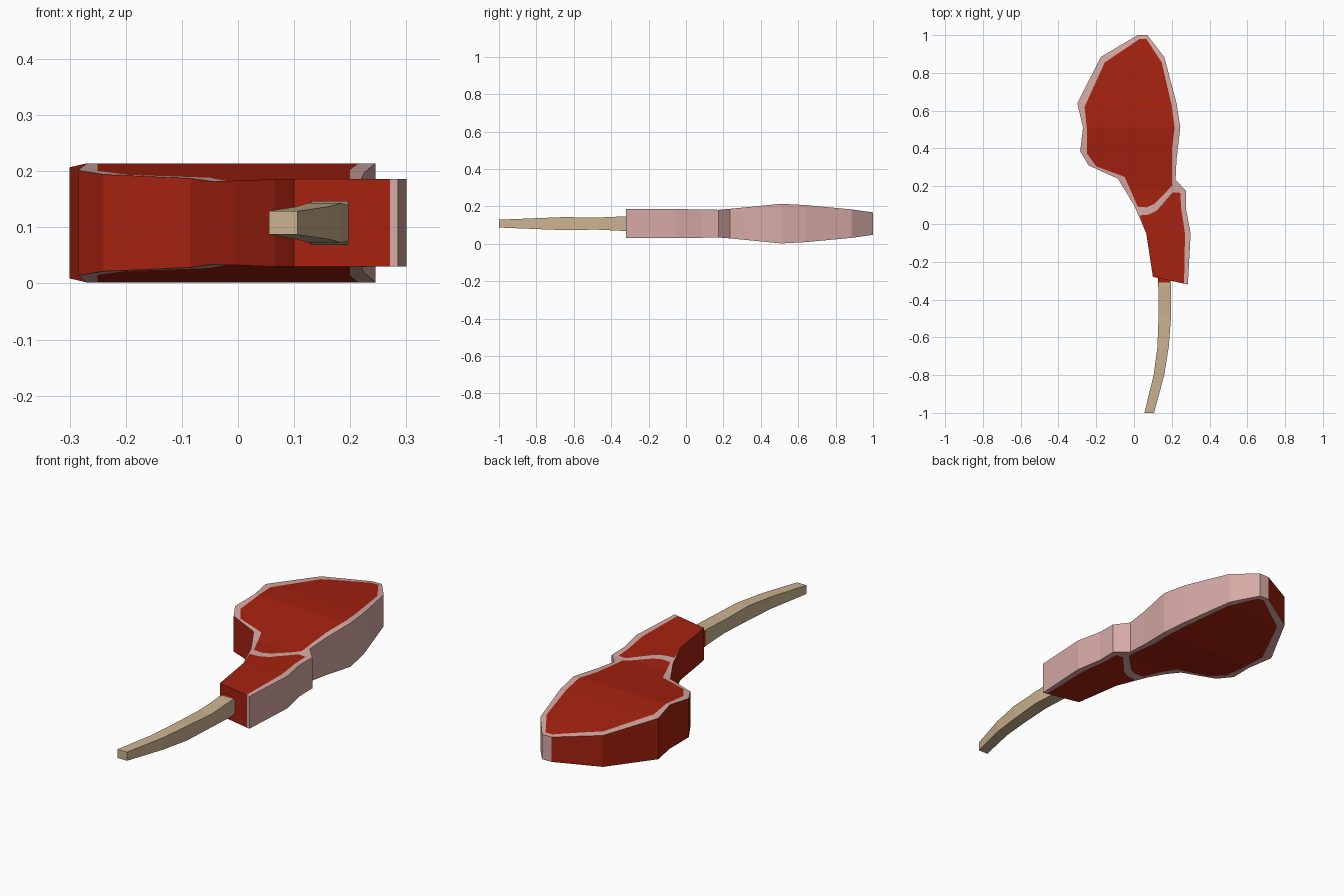
import bpy, bmesh
from mathutils import Vector
from mathutils.geometry import delaunay_2d_cdt

if "Cube" in bpy.data.objects:
    bpy.data.objects.remove(bpy.data.objects["Cube"])


def material(name, rgb):
    m = bpy.data.materials.new(name)
    m.diffuse_color = (*rgb, 1)
    m.use_nodes = True
    m.node_tree.nodes["Principled BSDF"].inputs["Base Color"].default_value = m.diffuse_color
    return m


RED = material("red_meat", (0.38, 0.016, 0.005))
FAT = material("pale_pink_fat", (0.67, 0.40, 0.375))
BONE = material("tan_bone", (0.60, 0.45, 0.28))
MID = 0.108  # height of the mirror plane


def finish(bm, name, mats):
    bmesh.ops.recalc_face_normals(bm, faces=bm.faces[:])
    me = bpy.data.meshes.new(name)
    bm.to_mesh(me)
    bm.free()
    for m in mats:
        me.materials.append(m)
    ob = bpy.data.objects.new(name, me)
    bpy.context.collection.objects.link(ob)
    return ob


# Outlines seen from above: whole cut, large red muscle, shank red muscle
outline = [(.02, 1), (.07, 1), (.16, .885), (.225, .64), (.245, .51), (.225, .34),
           (.22, .235), (.275, .175), (.275, .08), (.30, -.05), (.285, -.32),
           (.271, -.317), (.10, -.28), (.065, -.05), (0, .10), (-.085, .24),
           (-.24, .31), (-.285, .385), (-.27, .51), (-.30, .64), (-.175, .885)]
muscle = [(.03, .98), (.065, .98), (.147, .855), (.20, .625), (.215, .51), (.20, .39),
          (.20, .20), (.105, .105), (.065, .088), (.02, .092), (-.05, .25),
          (-.20, .305), (-.25, .375), (-.25, .51), (-.262, .62), (-.155, .855)]
shank = [(.03, .045), (.08, .05), (.12, .07), (.205, .168), (.245, .165), (.25, .08),
         (.27, -.05), (.265, -.3155), (.10, -.28), (.065, -.05)]

# Half thickness along y
PROFILE = [(-.4, .078), (-.05, .078), (.175, .074), (.235, .079), (.51, .106),
           (.64, .099), (.885, .076), (1, .060)]


def half(y):
    for (a, ha), (b, hb) in zip(PROFILE, PROFILE[1:]):
        if y <= b:
            return ha + (hb - ha) * (y - a) / (b - a)
    return PROFILE[-1][1]


# Meat: triangulated top with painted regions cut in, mirrored below, walls between
pts, loops, edges = [], [], []
for poly in (outline, muscle, shank):
    poly = poly[::-1]
    loops.append(list(range(len(pts), len(pts) + len(poly))))
    pts += [Vector(p) for p in poly]
for y, _ in PROFILE[1:-1]:
    edges.append((len(pts), len(pts) + 1))
    pts += [Vector((-.5, y)), Vector((.5, y))]
verts, _, tris, _, _, origin = delaunay_2d_cdt(pts, edges, loops, 0, 1e-4)

bm = bmesh.new()
top = [bm.verts.new((v.x, v.y, MID + half(v.y))) for v in verts]
bot = [bm.verts.new((v.x, v.y, MID - half(v.y))) for v in verts]
border = {}
for tri, src in zip(tris, origin):
    if 0 not in src:
        continue
    is_red = 1 in src or 2 in src
    for row in (top, bot):
        f = bm.faces.new([row[i] for i in tri])
        f.material_index = 0 if is_red else 1
    for a, b in zip(tri, list(tri[1:]) + [tri[0]]):
        if (b, a) in border:
            del border[(b, a)]
        else:
            border[(a, b)] = True
# Walls: fat on the right side and the far tip, red elsewhere
for a, b in border:
    f = bm.faces.new((top[a], top[b], bot[b], bot[a]))
    d = (verts[b] - verts[a]).normalized()
    normal = Vector((d.y, -d.x))
    fat = normal.x > 0 or normal.y > .95 or min(verts[a].x, verts[b].x) > .27
    f.material_index = 1 if fat else 0
loose = [v for v in bm.verts if not v.link_faces]
bmesh.ops.delete(bm, geom=loose, context='VERTS')
finish(bm, "meat_cut", [RED, FAT])


def swept_box(name, sections, mat):
    """Rectangular tube through (y, x_min, x_max, half_height) sections."""
    bm = bmesh.new()
    rings = [[bm.verts.new((x, y, MID + s * h))
              for x, s in ((x0, -1), (x1, -1), (x1, 1), (x0, 1))]
             for y, x0, x1, h in sections]
    for r, q in zip(rings, rings[1:]):
        for i in range(4):
            j = (i + 1) % 4
            bm.faces.new((r[i], r[j], q[j], q[i]))
    bm.faces.new(rings[0])
    bm.faces.new(rings[-1])
    return finish(bm, name, [mat])


# Red collar where the bone leaves the meat
swept_box("bone_collar", [(-.25, .127, .193, .038), (-.33, .127, .193, .038)], RED)

# Curved tapering bone
swept_box("bone", [(-.27, .130, .192, .036), (-.33, .130, .196, .039),
                   (-.48, .130, .197, .032), (-.65, .124, .184, .035),
                   (-.80, .104, .160, .029), (-1, .055, .106, .021)], BONE)
